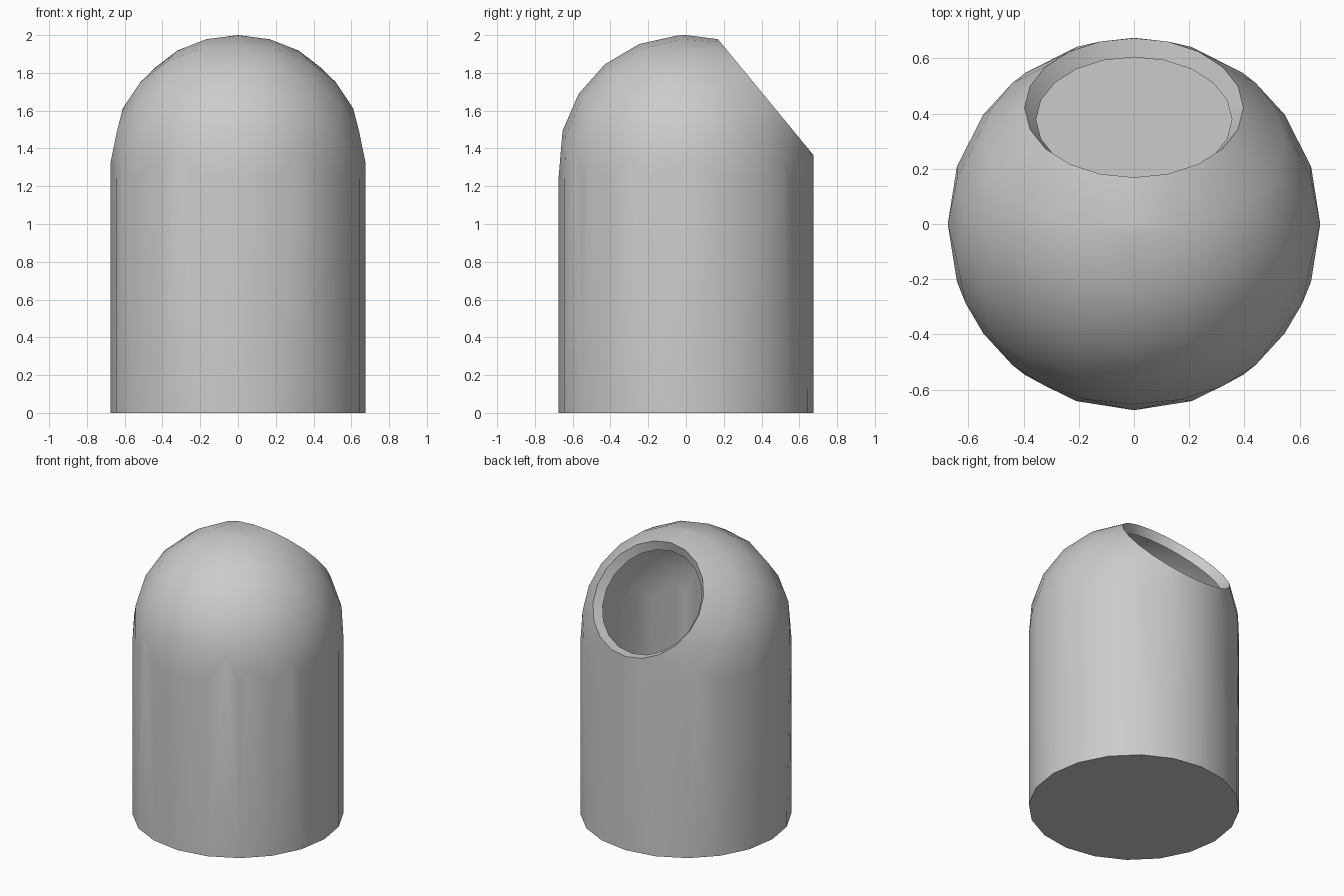
import bpy, bmesh
from math import sin, cos, pi, radians
from mathutils import Vector, Matrix

if "Cube" in bpy.data.objects:
    bpy.data.objects.remove(bpy.data.objects["Cube"])

R, SIDES, CENTRE = 0.675, 20, Vector((0, 0, 1.325))
TILT = Matrix.Rotation(radians(-50.5), 3, 'X')   # leans the dome axis to the back
AXIS = TILT @ Vector((0, 0, 1))


def ring(bm, radius, height, tilted=False):
    verts = []
    for i in range(SIDES):
        a = 2 * pi * i / SIDES
        p = Vector((radius * cos(a), radius * sin(a), height))
        verts.append(bm.verts.new(CENTRE + TILT @ p if tilted else p))
    return verts


bm = bmesh.new()
# Straight body
ring(bm, R, 0)
ring(bm, R, 1.24)
# Dome rings around the tilted opening axis
for k in range(2, 10):
    a = radians(18 * k)
    ring(bm, R * sin(a), R * cos(a), True)
low = [v for v in bm.verts if 0.01 < v.co.z < 1.32 and abs(v.co.z - 1.24) > 1e-4]
bmesh.ops.delete(bm, geom=low, context='VERTS')
bm.verts.new((0, 0, 2))
bmesh.ops.convex_hull(bm, input=bm.verts[:])
bmesh.ops.delete(bm, geom=[v for v in bm.verts if not v.link_faces], context='VERTS')
bmesh.ops.recalc_face_normals(bm, faces=bm.faces[:])

# Open the flat cap
top = R * cos(radians(36))
cap = [f for f in bm.faces
       if all(abs((v.co - CENTRE).dot(AXIS) - top) < 1e-3 for v in f.verts)]
bmesh.ops.delete(bm, geom=cap, context='FACES')

# Lip turned into the opening
edge = [e for e in bm.edges if e.is_boundary]
lip = bmesh.ops.extrude_edge_only(bm, edges=edge)['geom']
for v in (g for g in lip if isinstance(g, bmesh.types.BMVert)):
    d = v.co - CENTRE
    h = d.dot(AXIS)
    v.co = CENTRE + (d - AXIS * h) * (0.355 / 0.397) + AXIS * (h - 0.055)
bmesh.ops.recalc_face_normals(bm, faces=bm.faces[:])
bmesh.ops.dissolve_limit(bm, angle_limit=radians(0.5), verts=bm.verts[:], edges=bm.edges[:])

mesh = bpy.data.meshes.new("domed_bin")
bm.to_mesh(mesh)
bm.free()
bin_body = bpy.data.objects.new("domed_bin", mesh)
bpy.context.collection.objects.link(bin_body)
bpy.context.view_layer.objects.active = bin_body
bin_body.select_set(True)
bpy.ops.object.shade_smooth_by_angle(angle=radians(35))
